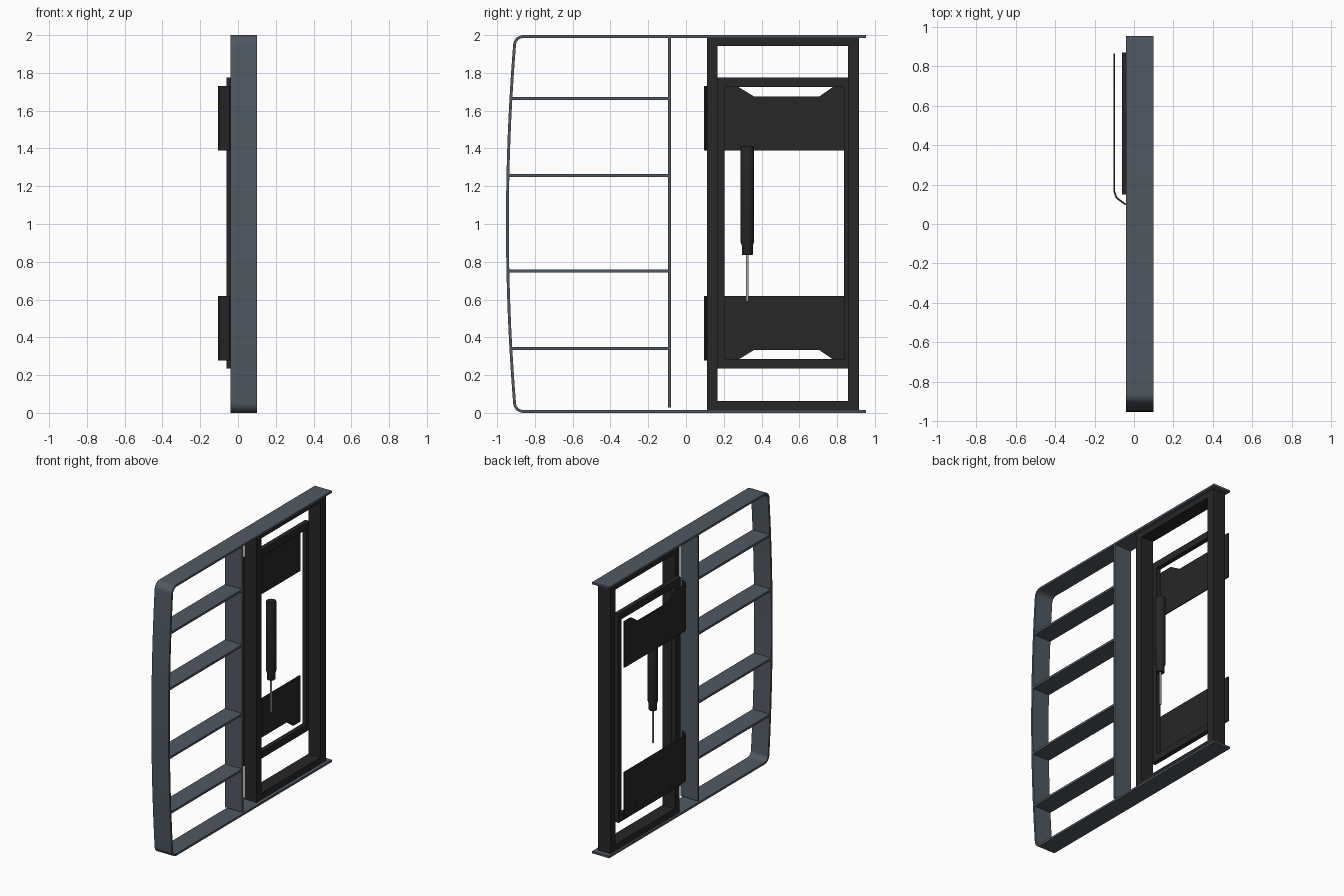
import bpy, bmesh, math
from mathutils import Vector

if "Cube" in bpy.data.objects:
    bpy.data.objects.remove(bpy.data.objects["Cube"])


def material(name, rgb):
    m = bpy.data.materials.new(name)
    m.diffuse_color = (*rgb, 1)
    m.use_nodes = True
    m.node_tree.nodes["Principled BSDF"].inputs["Base Color"].default_value = m.diffuse_color
    return m


SLATE = material("slate_panel", (0.08, 0.10, 0.12))
BLACK = material("black_metal", (0.02, 0.02, 0.02))
STEEL = material("bright_steel", (0.40, 0.40, 0.40))


def finish(bm, name, mat, smooth=False):
    bmesh.ops.recalc_face_normals(bm, faces=bm.faces)
    me = bpy.data.meshes.new(name)
    bm.to_mesh(me)
    bm.free()
    me.materials.append(mat)
    ob = bpy.data.objects.new(name, me)
    bpy.context.collection.objects.link(ob)
    if smooth:
        bpy.ops.object.select_all(action='DESELECT')
        ob.select_set(True)
        bpy.context.view_layer.objects.active = ob
        bpy.ops.object.shade_smooth_by_angle(angle=math.radians(35))
    return ob


def box(name, x, y, z, mat):
    bm = bmesh.new()
    bmesh.ops.create_cube(bm, size=1)
    for v in bm.verts:
        v.co = [r[0] + (c + 0.5) * (r[1] - r[0]) for c, r in zip(v.co, (x, y, z))]
    return finish(bm, name, mat)


def prism(name, outline, lo, hi, place, mat, smooth=False):
    """Extrude a 2D outline from lo to hi; place(a, b, t) gives the 3D point."""
    bm = bmesh.new()
    f = bm.faces.new([bm.verts.new(place(a, b, lo)) for a, b in outline])
    ext = bmesh.ops.extrude_face_region(bm, geom=[f])
    shift = Vector(place(0, 0, hi)) - Vector(place(0, 0, lo))
    bmesh.ops.translate(bm, vec=shift,
                        verts=[v for v in ext["geom"] if isinstance(v, bmesh.types.BMVert)])
    return finish(bm, name, mat, smooth)


def ribbon(path, t):
    """Closed outline of a strip of thickness t to the left of an open path."""
    pts = [Vector(p) for p in path]
    inner = []
    for i, p in enumerate(pts):
        d0 = (p - pts[max(i - 1, 0)]).normalized()
        d1 = (pts[min(i + 1, len(pts) - 1)] - p).normalized()
        d = (d0 + d1).normalized()
        inner.append(p + Vector((-d.y, d.x)) * t)
    return [tuple(p) for p in pts + inner[::-1]]


def on_yz(a, b, t):
    return (t, a, b)


def on_xy(a, b, t):
    return (a, b, t)


# curved outer shell: open strip with rounded corners and bowed side
def bow(z):
    return -0.953 + 0.038 * ((z - 1) / 0.95) ** 2


R = 0.055
DEPTH = (-0.04, 0.10)
corner = [(bow(R) + R - R * math.sin(a), R - R * math.cos(a))
          for a in (math.radians(90) * i / 8 for i in range(9))]
side = [(bow(z), z) for z in (R + (2 - 2 * R) * i / 24 for i in range(1, 24))]
path = [(0.953, 0)] + corner + side + [(y, 2 - z) for y, z in corner[::-1]] + [(0.953, 2)]
prism("outer_shell", ribbon([(y, z) for y, z in path[::-1]], 0.015),
      *DEPTH, on_yz, SLATE, smooth=True)

# shelves and upright divider
for i, z in enumerate((0.34, 0.75, 1.257, 1.665)):
    box(f"shelf_{i + 1}", DEPTH, (bow(z) + 0.008, -0.09), (z - 0.008, z + 0.008), SLATE)
box("divider", DEPTH, (-0.095, -0.08), (0.028, 1.987), SLATE)

# black fixed frame
FX = (-0.026, 0.075)
for name, y in (("inner_post", (0.11, 0.168)), ("outer_post", (0.857, 0.916))):
    box(name, FX, y, (0.015, 1.985), BLACK)
for name, z in (("frame_bottom_rail", (0.015, 0.062)), ("frame_top_rail", (1.943, 1.985))):
    box(name, FX, (0.168, 0.857), z, BLACK)

# thin rear subframe
SX = (-0.06, -0.026)
for name, y in (("subframe_inner_post", (0.15, 0.205)), ("subframe_outer_post", (0.837, 0.87))):
    box(name, SX, y, (0.235, 1.775), BLACK)
for name, z in (("subframe_bottom_rail", (0.235, 0.285)), ("subframe_top_rail", (1.725, 1.775))):
    box(name, SX, (0.205, 0.837), z, BLACK)

# notched mounting plates with a folded edge
plate = [(0.165, 1.39), (0.865, 1.39), (0.865, 1.73), (0.785, 1.73),
         (0.705, 1.675), (0.36, 1.675), (0.27, 1.73), (0.165, 1.73)]
fold = ribbon([(-0.105, 0.165), (-0.092, 0.13), (-0.045, 0.095)], 0.009)
for name, flip in (("upper", False), ("lower", True)):
    pts = [(y, 2.008 - z if flip else z) for y, z in plate]
    prism(name + "_plate", pts, -0.105, -0.096, on_yz, BLACK)
    z0, z1 = (0.278, 0.618) if flip else (1.39, 1.73)
    prism(name + "_plate_fold", fold, z0, z1, on_xy, BLACK)


# actuator: turned body and rod
def lathe(name, profile, mat, n=32):
    bm = bmesh.new()
    rings = [[bm.verts.new((0.043 + r * math.cos(2 * math.pi * k / n),
                            0.325 + r * math.sin(2 * math.pi * k / n), z))
              for k in range(n)] for r, z in profile]
    for a, b in zip(rings, rings[1:]):
        for k in range(n):
            bm.faces.new((a[k], a[(k + 1) % n], b[(k + 1) % n], b[k]))
    bm.faces.new(rings[0][::-1])
    bm.faces.new(rings[-1])
    return finish(bm, name, mat, smooth=True)


lathe("actuator_body", [(0.026, 0.835), (0.029, 0.84), (0.029, 0.885), (0.036, 0.905),
                        (0.036, 1.40), (0.034, 1.412)], BLACK)
lathe("actuator_rod", [(0.007, 0.59), (0.007, 0.84)], STEEL, 16)
